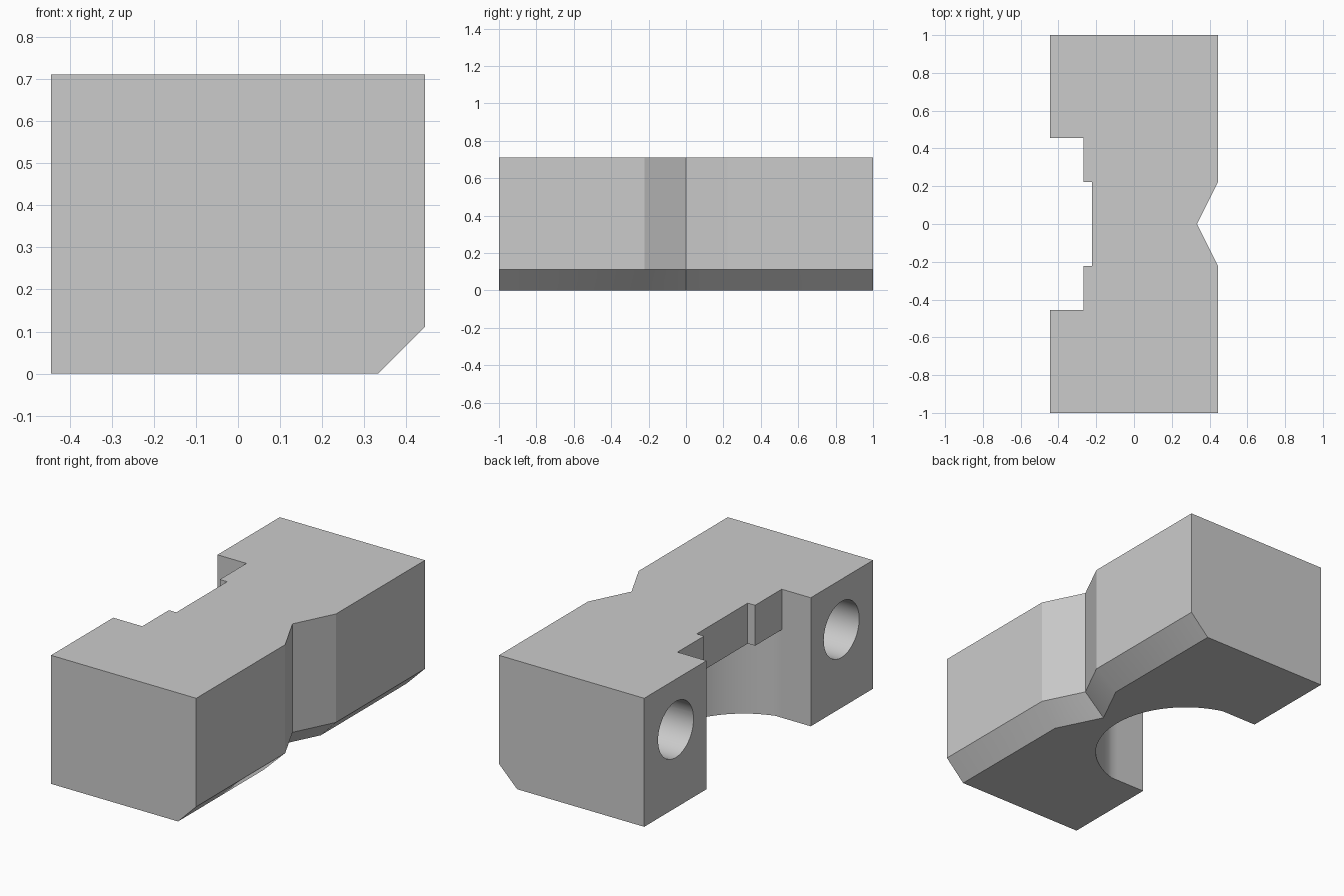
import bpy, bmesh, math
from mathutils import Matrix

cube = bpy.data.objects.get("Cube")
if cube:
    bpy.data.objects.remove(cube, do_unlink=True)

X, Y, H = 0.4445, 1.0, 0.711      # half width, half length, height
CH = 0.111                        # chamfer and notch depth
GAP = 0.4556                      # half width of the gap between the legs

grey = bpy.data.materials.new("plain_grey")
grey.use_nodes = True
grey.diffuse_color = (0.6, 0.6, 0.6, 1)
grey.node_tree.nodes["Principled BSDF"].inputs["Base Color"].default_value = (0.6, 0.6, 0.6, 1)


def loft(name, rings):
    """Join matching (points, z) outlines into a closed solid."""
    bm = bmesh.new()
    loops = [[bm.verts.new((x, y, z)) for x, y in pts] for pts, z in rings]
    n = len(loops[0])
    for a, b in zip(loops, loops[1:]):
        for i in range(n):
            j = (i + 1) % n
            bm.faces.new((a[i], a[j], b[j], b[i]))
    bm.faces.new(loops[0][::-1])
    bm.faces.new(loops[-1])
    bmesh.ops.recalc_face_normals(bm, faces=bm.faces)
    mesh = bpy.data.meshes.new(name)
    bm.to_mesh(mesh)
    bm.free()
    mesh.materials.append(grey)
    obj = bpy.data.objects.new(name, mesh)
    bpy.context.collection.objects.link(obj)
    return obj


def outline(inset):
    """Block outline with a V notch; the notched side moves in by inset."""
    turn = math.atan2(CH, 2 * CH)
    edge = X - inset
    corner = 2 * CH + inset * math.tan(turn / 2)
    tip = X - CH - inset / math.cos(turn)
    return [(-X, -Y), (edge, -Y), (edge, -corner), (tip, 0),
            (edge, corner), (edge, Y), (-X, Y)]


def slot(name, x, half, z0, z1):
    pts = [(-1, -half), (x, -half), (x, half), (-1, half)]
    return loft(name, [(pts, z0), (pts, z1)])


# Main block with chamfered lower edge
block = loft("clamp_block", [(outline(CH), 0), (outline(0), CH), (outline(0), H)])

# Gap between the legs and the deeper central slot
cutters = [slot("gap_cutter", -0.267, GAP, -0.2, 1),
           slot("slot_cutter", -0.222, 0.2225, 0.35, 1)]

# Round pocket, open at the bottom
centre, radius, steps = -0.355, 0.473, 40
start = math.asin(GAP / radius)
arc = [(centre + radius * math.cos(a), radius * math.sin(a))
       for a in (start * (2 * i / steps - 1) for i in range(steps + 1))]
pocket = [(-0.8, -GAP)] + arc + [(-0.8, GAP)]
cutters.append(loft("pocket_cutter", [(pocket, -0.2), (pocket, 0.487)]))

# Blind bolt hole in each leg
for side in (-1, 1):
    circle = [(0.155 * math.cos(math.tau * i / 48), 0.155 * math.sin(math.tau * i / 48))
              for i in range(48)]
    hole = loft("hole_cutter", [(circle, -0.2), (circle, 0.6)])
    hole.data.transform(Matrix.Translation((-X, side * 0.724, 0.433))
                        @ Matrix.Rotation(math.pi / 2, 4, 'Y'))
    cutters.append(hole)

# Cut everything and tidy up
bpy.ops.object.select_all(action='DESELECT')
bpy.context.view_layer.objects.active = block
block.select_set(True)
for cutter in cutters:
    cutter.hide_render = True
    mod = block.modifiers.new("cut", 'BOOLEAN')
    mod.operation = 'DIFFERENCE'
    mod.solver = 'EXACT'
    mod.object = cutter
    bpy.ops.object.modifier_apply(modifier=mod.name)
    bpy.data.objects.remove(cutter, do_unlink=True)
bpy.ops.object.shade_smooth_by_angle(angle=math.radians(25))
